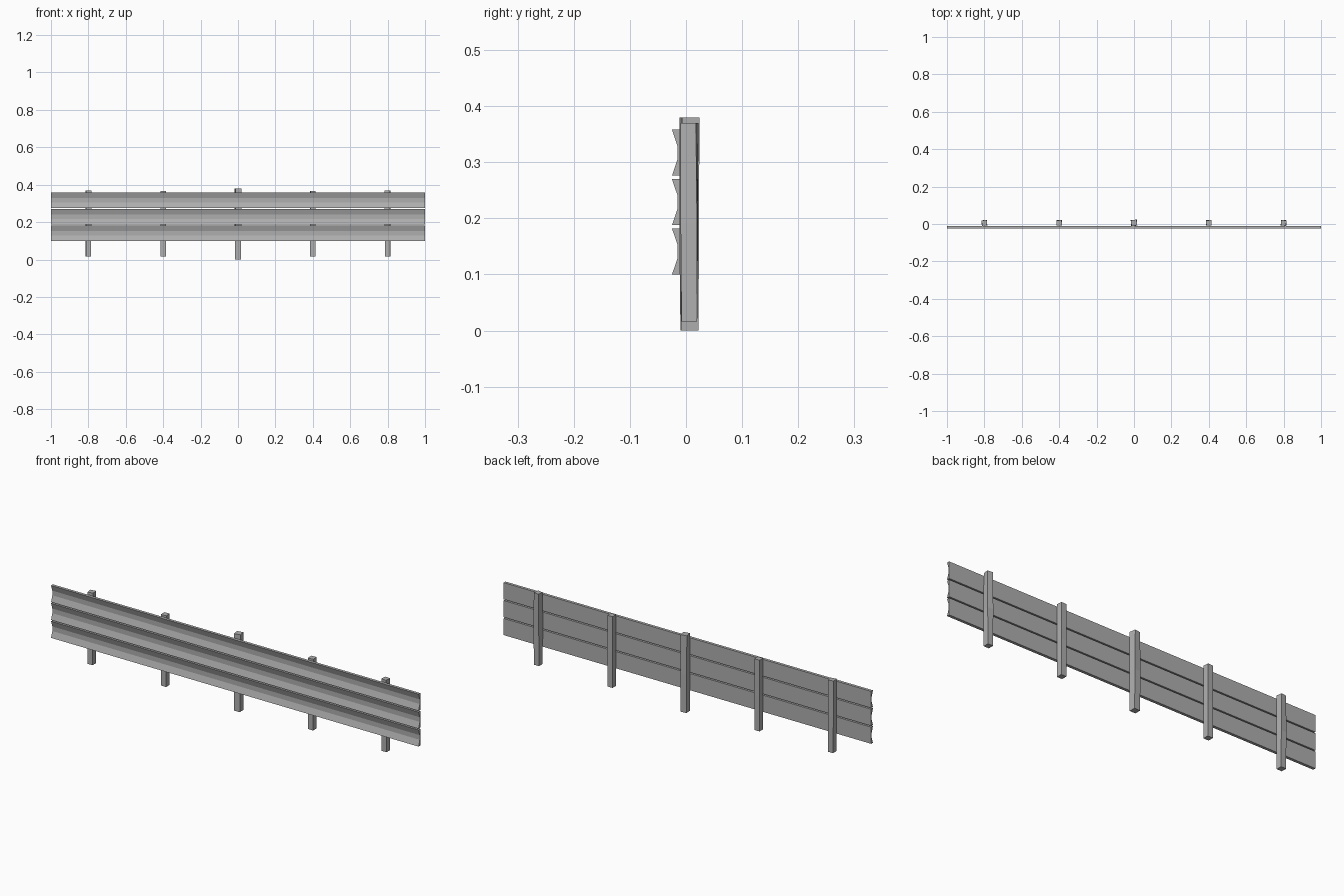
import bpy, bmesh
from math import cos, sin, radians

if "Cube" in bpy.data.objects:
    bpy.data.objects.remove(bpy.data.objects["Cube"], do_unlink=True)

grey = bpy.data.materials.new("weathered_grey")
grey.use_nodes = True
colour = (0.43, 0.43, 0.43, 1)
grey.diffuse_color = colour
grey.node_tree.nodes["Principled BSDF"].inputs["Base Color"].default_value = colour


def loft(name, rings):
    """Skin a stack of matching rings and cap both ends."""
    bm = bmesh.new()
    loops = [[bm.verts.new(p) for p in ring] for ring in rings]
    n = len(loops[0])
    for a, b in zip(loops, loops[1:]):
        for i in range(n):
            j = (i + 1) % n
            bm.faces.new((a[i], a[j], b[j], b[i]))
    bm.faces.new(loops[0])
    bm.faces.new(loops[-1])
    bmesh.ops.recalc_face_normals(bm, faces=bm.faces)
    mesh = bpy.data.meshes.new(name)
    bm.to_mesh(mesh)
    bm.free()
    mesh.materials.append(grey)
    obj = bpy.data.objects.new(name, mesh)
    bpy.context.collection.objects.link(obj)
    return obj


# Three long rails with a hollowed front and a flat back
HEIGHT = 0.082
PROFILE = [(-0.011, 0), (-0.025, 0), (-0.015, 0.36), (-0.015, 0.64),
           (-0.025, 1), (-0.011, 1)]
for level, base in zip(("lower", "middle", "upper"), (0.1, 0.188, 0.276)):
    loft(level + "_rail",
         [[(x, y, base + h * HEIGHT) for y, h in PROFILE] for x in (-1, 1)])


# Square posts behind the rails, slightly twisted and uneven
def post(name, x, width, bottom, top, twists):
    rings = []
    for i, (twist, swell) in enumerate(zip(twists, (1, 1.04, 1))):
        z = bottom + (top - bottom) * i / 2
        a, r = radians(twist), width * swell / 2
        rings.append([(x + u * r * cos(a) - v * r * sin(a),
                       0.006 + u * r * sin(a) + v * r * cos(a), z)
                      for u, v in ((-1, -1), (1, -1), (1, 1), (-1, 1))])
    loft(name, rings)


post("centre_post", 0, 0.031, 0, 0.38, (2, 5, 9))
for side, s in (("left", 1), ("right", -1)):
    post(side + "_inner_post", s * 0.4, 0.028, 0.016, 0.366, (0, 2, 3))
    post(side + "_outer_post", s * 0.8, 0.028, 0.016, 0.37, (0, -s * 4, -s * 9))
